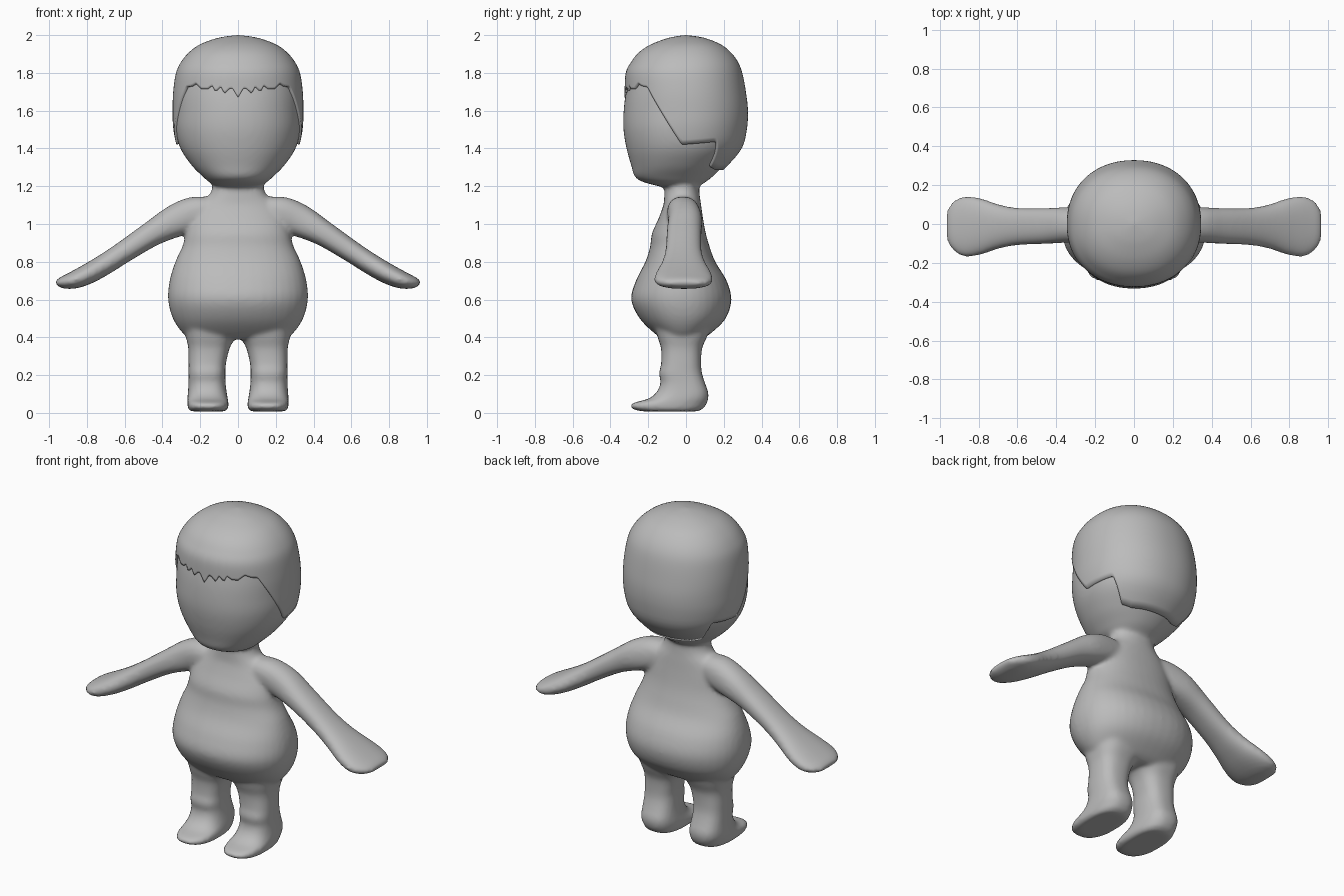
import bpy, bmesh, math
from mathutils import Vector

skin = bpy.data.materials.new("plain grey")
skin.diffuse_color = (0.5, 0.5, 0.5, 1)


def spline(keys, steps=6):
    """Smooth curve through tuples of numbers."""
    k = [keys[0]] + list(keys) + [keys[-1]]
    out = []
    for i in range(1, len(k) - 2):
        for s in range(steps):
            t = s / steps
            out.append([0.5 * (2 * b + (c - a) * t + (2 * a - 5 * b + 4 * c - d) * t * t
                               + (3 * b - a - 3 * c + d) * t ** 3)
                        for a, b, c, d in zip(*k[i - 1:i + 3])])
    out.append(list(keys[-1]))
    return out


def squircle(a, power):
    """Point on a unit superellipse, angle 0 at the front (-y)."""
    s, c = math.sin(a), -math.cos(a)
    e = 2 / power
    return math.copysign(abs(s) ** e, s), math.copysign(abs(c) ** e, c)


def loft(bm, rings, u, v, power=2.2, n=40):
    """Closed tube through rings of (centre x, y, z, half size u, half size v)."""
    u, v = Vector(u), Vector(v)
    loops = []
    for x, y, z, hu, hv in spline(rings):
        loop = []
        for i in range(n):
            p, q = squircle(2 * math.pi * i / n, power)
            loop.append(bm.verts.new(Vector((x, y, z)) + u * p * hu + v * q * hv))
        loops.append(loop)
    for a, b in zip(loops, loops[1:]):
        for i in range(n):
            j = (i + 1) % n
            bm.faces.new((a[i], a[j], b[j], b[i]))
    bm.faces.new(loops[0][::-1])
    bm.faces.new(loops[-1])


def upright(profile, cx=None):
    """(z, x0, x1, y0, y1) rows to ring rows."""
    return [((a + b) / 2, (c + d) / 2, z, (b - a) / 2, (d - c) / 2)
            for z, a, b, c, d in profile]


def finish(bm, name):
    bmesh.ops.recalc_face_normals(bm, faces=bm.faces)
    me = bpy.data.meshes.new(name)
    bm.to_mesh(me)
    bm.free()
    for p in me.polygons:
        p.use_smooth = True
    ob = bpy.data.objects.new(name, me)
    me.materials.append(skin)
    bpy.context.collection.objects.link(ob)
    return ob


X, Y = (1, 0, 0), (0, 1, 0)
bm = bmesh.new()

# torso and neck: z, half width, front, back
torso = [(0.39, 0.23, -0.11, 0.08), (0.42, 0.29, -0.165, 0.13), (0.5, 0.345, -0.245, 0.21),
         (0.6, 0.37, -0.29, 0.24), (0.7, 0.362, -0.265, 0.215), (0.8, 0.332, -0.215, 0.155),
         (0.88, 0.295, -0.19, 0.125), (0.95, 0.275, -0.18, 0.105), (1.03, 0.255, -0.145, 0.09),
         (1.1, 0.21, -0.12, 0.08), (1.15, 0.155, -0.115, 0.073), (1.2, 0.135, -0.11, 0.07),
         (1.3, 0.13, -0.1, 0.08)]
loft(bm, upright([(z, -w, w, f, b) for z, w, f, b in torso]), X, Y)

# head
head = [(1.195, 0.1, -0.12, 0.06), (1.22, 0.15, -0.22, 0.1), (1.25, 0.185, -0.27, 0.14),
        (1.31, 0.245, -0.29, 0.2), (1.4, 0.305, -0.315, 0.28), (1.5, 0.33, -0.331, 0.308),
        (1.6, 0.33, -0.33, 0.31), (1.7, 0.325, -0.317, 0.3), (1.8, 0.305, -0.29, 0.27),
        (1.88, 0.25, -0.24, 0.225), (1.94, 0.16, -0.14, 0.14), (1.965, 0.06, -0.05, 0.05)]
loft(bm, upright([(z, -w, w, f, b) for z, w, f, b in head]), X, Y, 2.15, 64)

# legs and feet: z, inner, outer, front, back
leg = [(0.008, 0.07, 0.25, -0.23, 0.06), (0.022, 0.052, 0.264, -0.285, 0.09),
       (0.05, 0.05, 0.268, -0.285, 0.11), (0.075, 0.054, 0.268, -0.2, 0.118),
       (0.11, 0.06, 0.265, -0.155, 0.118), (0.16, 0.066, 0.262, -0.135, 0.1),
       (0.21, 0.067, 0.262, -0.143, 0.085), (0.26, 0.064, 0.262, -0.132, 0.08),
       (0.34, 0.045, 0.263, -0.132, 0.085), (0.4, 0.018, 0.275, -0.15, 0.11),
       (0.48, 0.01, 0.29, -0.17, 0.14)]
# arms: centre x, z, half depth, half thickness, centre y
arm = [(0.08, 1.08, 0.07, 0.07, -0.02), (0.2, 1.06, 0.085, 0.095, -0.015),
       (0.32, 1.02, 0.09, 0.088, -0.005), (0.45, 0.952, 0.092, 0.068, -0.01),
       (0.6, 0.855, 0.096, 0.058, -0.013), (0.7, 0.79, 0.115, 0.056, -0.013),
       (0.79, 0.738, 0.145, 0.054, -0.013), (0.87, 0.702, 0.155, 0.047, -0.013),
       (0.93, 0.686, 0.125, 0.033, -0.01), (0.962, 0.682, 0.075, 0.014, -0.008)]
for s in (1, -1):
    loft(bm, upright([(z, *sorted((s * a, s * b)), f, k) for z, a, b, f, k in leg]), X, Y, 2.6)
    loft(bm, [(s * x, y, z, d, t) for x, z, d, t, y in arm], Y, (s * 0.5, 0, 0.866), 2.3)

body = finish(bm, "body")
m = body.modifiers.new("blend", 'REMESH')
m.mode, m.voxel_size, m.use_smooth_shade = 'VOXEL', 0.012, True
m = body.modifiers.new("soften", 'SMOOTH')
m.factor, m.iterations = 0.5, 7

# hair cap: z, half width, front, back
cap = spline([(1.24, 0.19, -0.27, 0.145), (1.3, 0.255, -0.3, 0.212), (1.4, 0.318, -0.32, 0.295),
              (1.5, 0.342, -0.328, 0.322), (1.6, 0.346, -0.327, 0.328), (1.7, 0.343, -0.325, 0.317),
              (1.8, 0.328, -0.319, 0.298), (1.86, 0.3, -0.289, 0.274), (1.91, 0.258, -0.248, 0.236),
              (1.95, 0.203, -0.187, 0.186), (1.98, 0.125, -0.11, 0.115),
              (1.993, 0.065, -0.055, 0.06), (2.0, 0.002, -0.002, 0.002)], 10)

# hairline: degrees from the front, height; jagged fringe then sideburn and nape
line = [(0, 1.67), (4, 1.72), (7, 1.715), (11, 1.69), (14, 1.73), (19, 1.7), (22, 1.735),
        (27, 1.715), (33, 1.715), (40, 1.745), (46, 1.73), (53, 1.725), (70, 1.575), (88, 1.42),
        (118, 1.435), (121, 1.43), (131, 1.3), (145, 1.285), (180, 1.285)]


def lookup(table, t):
    for a, b in zip(table, table[1:]):
        if t <= b[0]:
            k = (t - a[0]) / (b[0] - a[0])
            return [p + (q - p) * k for p, q in zip(a, b)]
    return table[-1]


bm = bmesh.new()
cols, rows = 240, 36
grid = []
for i in range(cols):
    deg = 360 * i / cols
    low = lookup(line, min(deg, 360 - deg))[1]
    px, py = squircle(math.radians(deg), 2.15)
    col = []
    for r in range(1, rows + 1):
        z = 2 - (2 - low) * (r / rows) ** 1.6
        _, w, f, b = lookup(cap, z)
        col.append(bm.verts.new((px * w, (f + b) / 2 + py * (b - f) / 2, z)))
    grid.append(col)
crown = bm.verts.new((0, 0, 2))
for i in range(cols):
    a, b = grid[i], grid[(i + 1) % cols]
    bm.faces.new((crown, a[0], b[0]))
    for r in range(rows - 1):
        bm.faces.new((a[r], a[r + 1], b[r + 1], b[r]))
hair = finish(bm, "hair")
m = hair.modifiers.new("thickness", 'SOLIDIFY')
m.thickness, m.offset = 0.03, -1
bpy.context.view_layer.objects.active = hair
hair.select_set(True)
bpy.ops.object.shade_smooth_by_angle(angle=math.radians(40))
